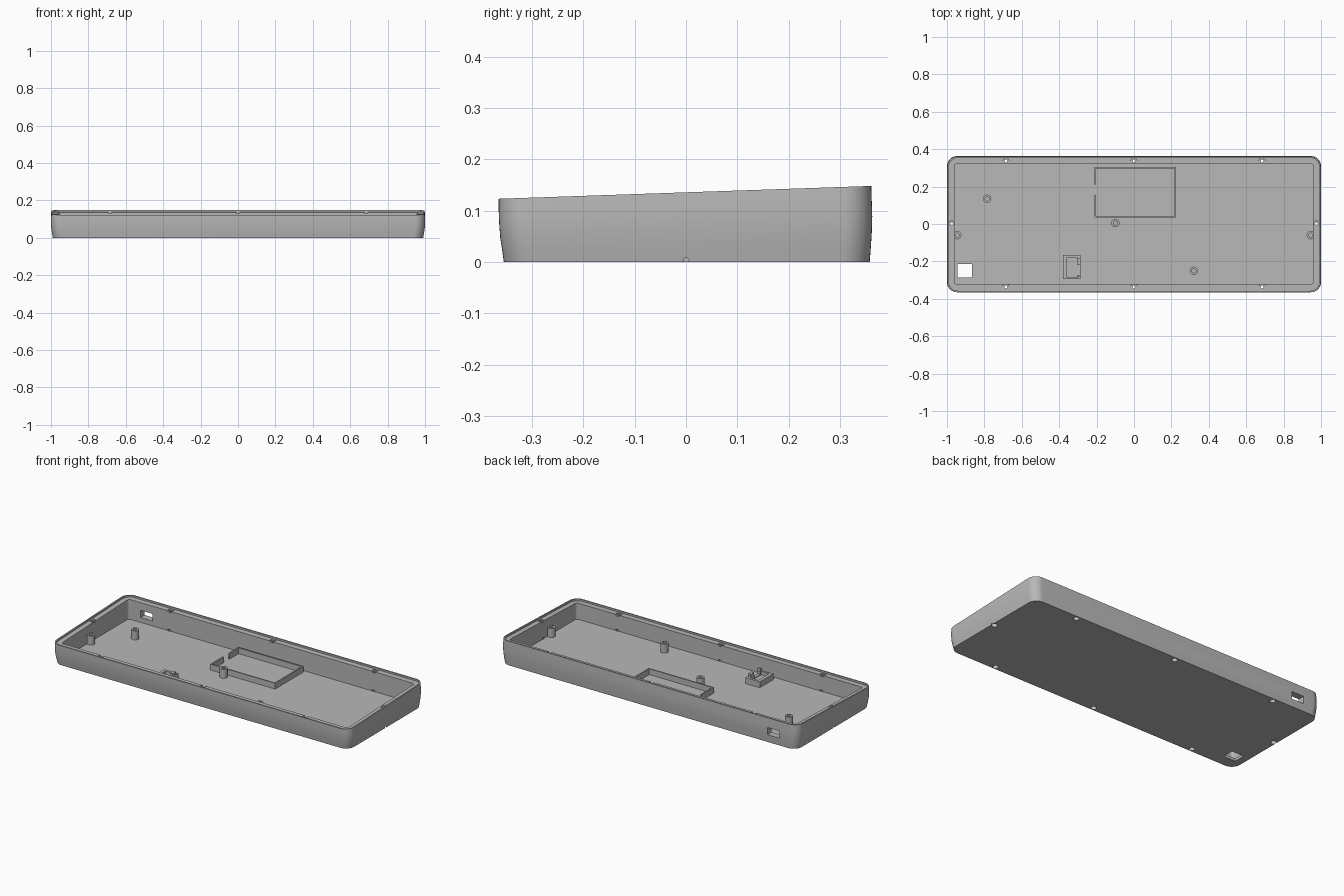
import bpy, bmesh, math
from mathutils import Matrix

if "Cube" in bpy.data.objects:
    bpy.data.objects.remove(bpy.data.objects["Cube"])

grey = bpy.data.materials.new("case_grey")
grey.diffuse_color = (0.48, 0.48, 0.48, 1)
grey.use_nodes = True
grey.node_tree.nodes["Principled BSDF"].inputs["Base Color"].default_value = grey.diffuse_color
FLOOR = 0.017


def top_z(y):
    # sloping top plane, higher at the back
    return 0.1357 + 0.0344 * y


def finish(bm, name):
    bmesh.ops.recalc_face_normals(bm, faces=bm.faces)
    me = bpy.data.meshes.new(name)
    bm.to_mesh(me)
    bm.free()
    ob = bpy.data.objects.new(name, me)
    bpy.context.collection.objects.link(ob)
    me.materials.append(grey)
    return ob


def smooth(ob):
    bpy.ops.object.select_all(action='DESELECT')
    ob.select_set(True)
    bpy.context.view_layer.objects.active = ob
    bpy.ops.object.shade_smooth_by_angle(angle=math.radians(30))


def rounded_rect(x, y0, y1, r, n=10):
    pts = []
    for cx, cy, a0 in ((x - r, y1 - r, 0), (r - x, y1 - r, 90), (r - x, y0 + r, 180), (x - r, y0 + r, 270)):
        for i in range(n + 1):
            a = math.radians(a0 + 90 * i / n)
            pts.append((cx + r * math.cos(a), cy + r * math.sin(a)))
    return pts


def loft(rings, name):
    bm = bmesh.new()
    loops = [[bm.verts.new(p) for p in ring] for ring in rings]
    for a, b in zip(loops, loops[1:]):
        for i in range(len(a)):
            j = (i + 1) % len(a)
            bm.faces.new((a[i], a[j], b[j], b[i]))
    bm.faces.new(loops[0])
    bm.faces.new(loops[-1])
    return finish(bm, name)


def add_box(bm, x0, x1, y0, y1, z0, z1):
    m = Matrix.Translation(((x0 + x1) / 2, (y0 + y1) / 2, (z0 + z1) / 2)) @ Matrix.Diagonal((x1 - x0, y1 - y0, z1 - z0, 1))
    bmesh.ops.create_cube(bm, size=1, matrix=m)


def boxes(name, *dims):
    bm = bmesh.new()
    for d in dims:
        add_box(bm, *d)
    return finish(bm, name)


def lathe(name, cx, cy, profile, n=24):
    # closed solid from (radius, height) pairs
    return loft([[(cx + r * math.cos(2 * math.pi * i / n), cy + r * math.sin(2 * math.pi * i / n), z)
                  for i in range(n)] for r, z in profile], name)


def cut(target, cutter):
    mod = target.modifiers.new("cut", 'BOOLEAN')
    mod.operation, mod.solver, mod.object = 'DIFFERENCE', 'EXACT', cutter
    cutter.hide_render = True
    bpy.context.view_layer.objects.active = target
    bpy.ops.object.modifier_apply(modifier=mod.name)
    bpy.data.objects.remove(cutter)


# tray: bulging outer wall, thin rim, recessed ledge, cavity and floor
rings = []
for t, x, y0, y1 in ((0, 0.99, -0.355, 0.358), (0.17, 0.994, -0.358, 0.360), (0.38, 0.998, -0.362, 0.362),
                     (0.6, 1.0, -0.364, 0.363), (0.8, 1.0, -0.365, 0.362), (1, 0.998, -0.365, 0.361)):
    rings.append([(px, py, t * top_z(py)) for px, py in rounded_rect(x, y0, y1, 0.055)])
for x, y0, y1, r, drop in ((0.990, -0.357, 0.353, 0.047, 0), (0.990, -0.357, 0.353, 0.047, 0.010),
                           (0.96, -0.322, 0.322, 0.016, 0.010)):
    rings.append([(px, py, top_z(py) - drop) for px, py in rounded_rect(x, y0, y1, r)])
rings.append([(px, py, FLOOR) for px, py in rounded_rect(0.96, -0.322, 0.322, 0.016)])
tray = loft(rings, "case_tray")

# case screw holes with recesses at both ends
screws = [(x, y) for x in (-0.685, 0, 0.685) for y in (-0.336, 0.336)] + [(-0.975, 0), (0.975, 0)]
for x, y in screws:
    z = top_z(y) - 0.018
    cut(tray, lathe("screw_cutter", x, y, [(0.0165, -0.02), (0.0165, 0.025), (0.008, 0.025),
                                           (0.008, z), (0.0165, z), (0.0165, 0.2)]))

# floor window and rear cable port
cut(tray, boxes("window_cutter", (-0.945, -0.865, -0.285, -0.215, -0.05, 0.05)))
cut(tray, boxes("port_cutter", (-0.88, -0.80, 0.28, 0.45, 0.046, 0.090)))
smooth(tray)

# hollow mounting posts
for i, (x, y) in enumerate(((-0.785, 0.135), (-0.10, 0.005), (0.32, -0.25), (-0.945, -0.06), (0.945, -0.06))):
    post = lathe("mounting_post_%d" % (i + 1), x, y, [(0.022, FLOOR - 0.005), (0.022, 0.072), (0.011, 0.072),
                                                      (0.011, 0.025)])
    smooth(post)

# battery compartment walls with a wire gap on the left
X0, X1, Y0, Y1, W, H = -0.212, 0.225, 0.035, 0.305, 0.008, 0.052
Z = FLOOR - 0.004
boxes("battery_wall",
      (X0, X1, Y0, Y0 + W, Z, H), (X0, X1, Y1 - W, Y1, Z, H),
      (X1 - W, X1, Y0 + W, Y1 - W, Z, H),
      (X0, X0 + W, Y0 + W, 0.155, Z, H), (X0, X0 + W, 0.21, Y1 - W, Z, H))

# switch holder: pocketed block with two raised prongs
holder = boxes("switch_holder", (-0.38, -0.285, -0.295, -0.165, Z, 0.053))
cut(holder, boxes("pocket_cutter", (-0.36, -0.305, -0.283, -0.18, 0.03, 0.2)))
cut(holder, boxes("slot_cutter", (-0.31, -0.25, -0.275, -0.22, 0.035, 0.2)))
boxes("switch_prong", (-0.305, -0.286, -0.218, -0.185, 0.045, 0.070),
      (-0.305, -0.286, -0.294, -0.277, 0.045, 0.070))
